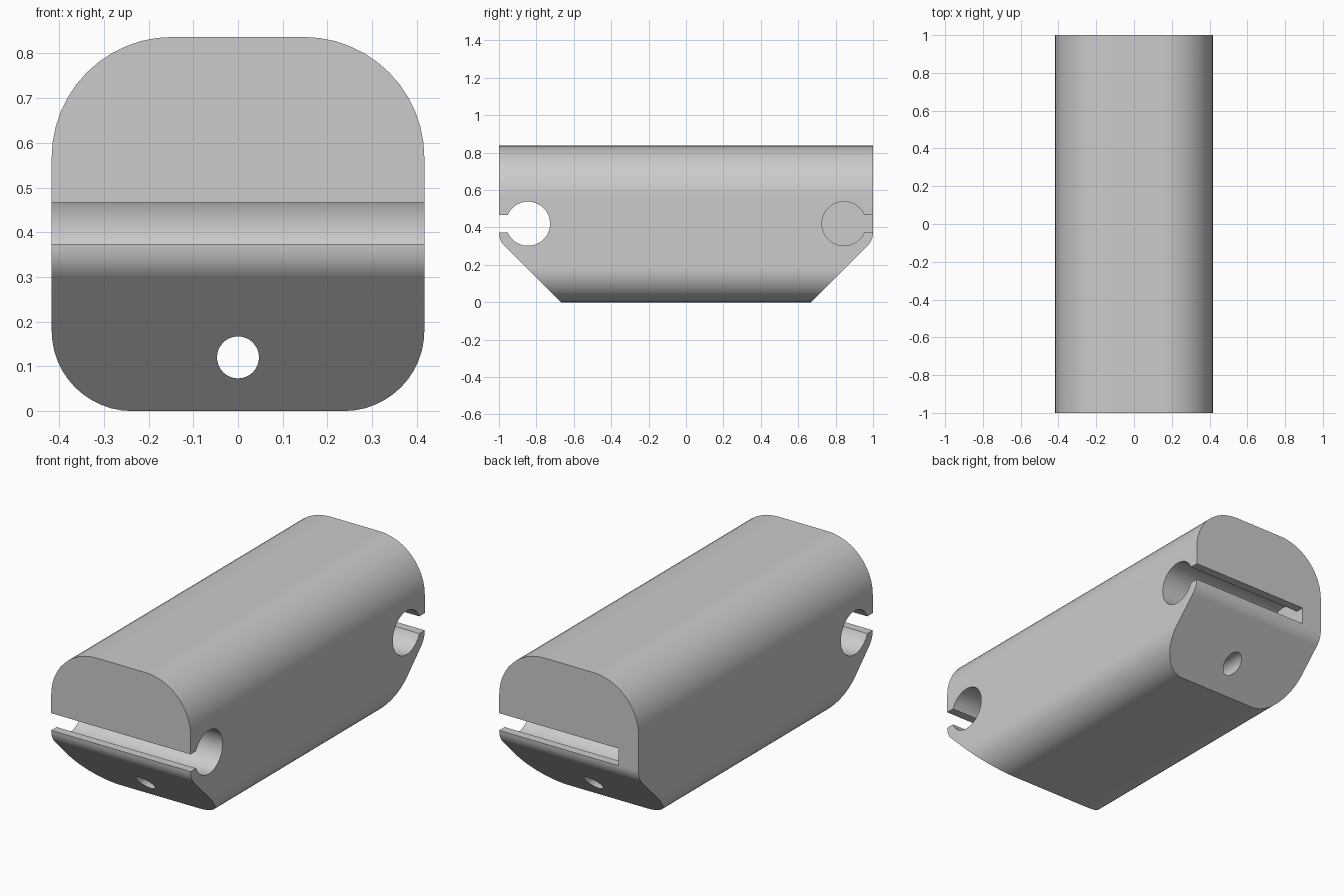
import bpy, bmesh
from math import sin, cos, pi, radians, asin
from mathutils import Vector

old = bpy.data.objects.get("Cube")
if old:
    bpy.data.objects.remove(old, do_unlink=True)

grey = bpy.data.materials.new("light grey")
grey.use_nodes = True
grey.diffuse_color = (0.6, 0.6, 0.6, 1)
grey.node_tree.nodes["Principled BSDF"].inputs["Base Color"].default_value = (0.6, 0.6, 0.6, 1)


def arc(cx, cy, r, start, end, steps):
    """Points along an arc, angles in degrees."""
    angles = [radians(start + (end - start) * i / steps) for i in range(steps + 1)]
    return [(cx + r * cos(a), cy + r * sin(a)) for a in angles]


def prism(name, outline, axis, lo, hi):
    """Extrude a closed outline along x (outline in y, z) or y (outline in x, z)."""
    bm = bmesh.new()
    place = (lambda p: (lo, p[0], p[1])) if axis == "x" else (lambda p: (p[0], lo, p[1]))
    face = bm.faces.new([bm.verts.new(place(p)) for p in outline])
    moved = bmesh.ops.extrude_face_region(bm, geom=[face])["geom"]
    shift = Vector((hi - lo, 0, 0) if axis == "x" else (0, hi - lo, 0))
    bmesh.ops.translate(bm, vec=shift, verts=[v for v in moved if isinstance(v, bmesh.types.BMVert)])
    bmesh.ops.recalc_face_normals(bm, faces=bm.faces)
    mesh = bpy.data.meshes.new(name)
    bm.to_mesh(mesh)
    bm.free()
    mesh.materials.append(grey)
    obj = bpy.data.objects.new(name, mesh)
    bpy.context.collection.objects.link(obj)
    return obj


def cut(target, cutter, operation):
    """Bake a boolean into the target and drop the cutter."""
    mod = target.modifiers.new("cut", "BOOLEAN")
    mod.operation, mod.object, mod.solver = operation, cutter, "EXACT"
    bpy.context.view_layer.update()
    baked = bpy.data.meshes.new_from_object(target.evaluated_get(bpy.context.evaluated_depsgraph_get()))
    target.modifiers.clear()
    target.data = baked
    bpy.data.objects.remove(cutter, do_unlink=True)


# Rounded cross-section, larger radius on top
W, H, TOP_R, LOW_R = 0.417, 0.837, 0.27, 0.18
section = (arc(W - TOP_R, H - TOP_R, TOP_R, 0, 90, 12) + arc(TOP_R - W, H - TOP_R, TOP_R, 90, 180, 12)
           + arc(LOW_R - W, LOW_R, LOW_R, 180, 270, 12) + arc(W - LOW_R, LOW_R, LOW_R, 270, 360, 12))
body = prism("slotted_body", section, "y", -1, 1)

# Side silhouette: sloped lower ends with a small fillet
FIL = 0.105
half = [(0.633, -0.035)] + arc(1 - FIL, 0.374, FIL, -45, 0, 6) + [(1, 0.9)]
silhouette = half + [(-y, z) for y, z in reversed(half)]
cut(body, prism("end_slopes", silhouette, "x", -0.6, 0.6), "INTERSECT")

# Keyhole slots across the ends; the back one stops short of the right side
BORE_R, BORE_Y, BORE_Z, SLOT = 0.118, 0.845, 0.42, 0.0465
mouth = asin(SLOT / BORE_R) * 180 / pi
keyhole = arc(BORE_Y, BORE_Z, BORE_R, mouth, 360 - mouth, 40) + [(1.1, BORE_Z - SLOT), (1.1, BORE_Z + SLOT)]
cut(body, prism("front_keyhole", [(-y, z) for y, z in keyhole], "x", -0.6, 0.6), "DIFFERENCE")
cut(body, prism("back_keyhole", keyhole, "x", -0.295, 0.6), "DIFFERENCE")

# Lengthwise hole near the bottom
cut(body, prism("long_hole", arc(0, 0.12, 0.047, 0, 360, 32)[:-1], "y", -1.2, 1.2), "DIFFERENCE")

# Smooth curves with crisp edges
bpy.ops.object.select_all(action="DESELECT")
body.select_set(True)
bpy.context.view_layer.objects.active = body
bpy.ops.object.shade_smooth_by_angle(angle=radians(25))
weighted = body.modifiers.new("even shading", "WEIGHTED_NORMAL")
weighted.keep_sharp = True
